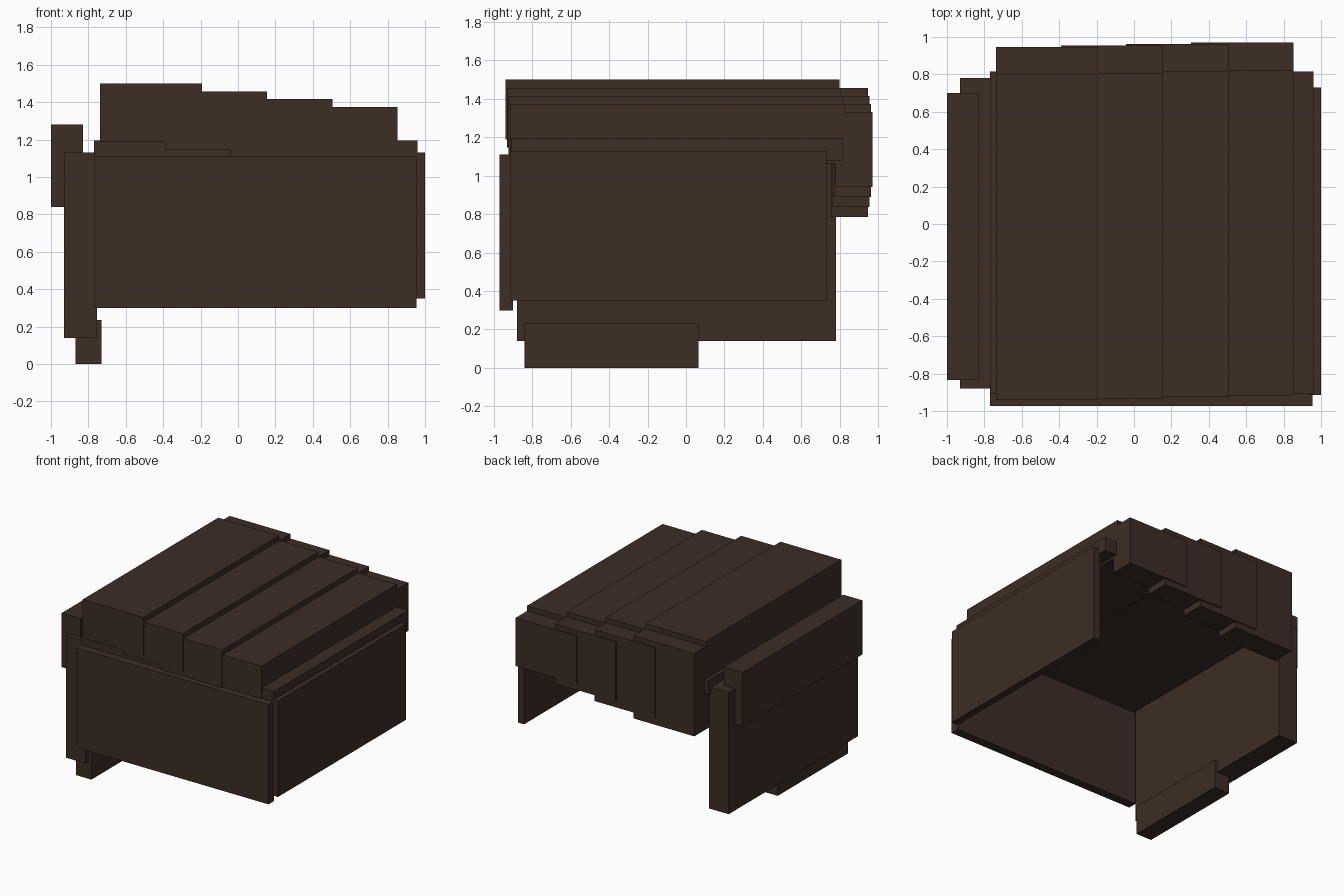
import bpy
import bmesh
from mathutils import Vector

default = bpy.data.objects.get("Cube")
if default:
    bpy.data.objects.remove(default, do_unlink=True)

wood = bpy.data.materials.new("dark_brown_wood")
wood.use_nodes = True
brown = (0.045, 0.026, 0.018, 1)
wood.diffuse_color = brown
shader = wood.node_tree.nodes["Principled BSDF"]
shader.inputs["Base Color"].default_value = brown
shader.inputs["Roughness"].default_value = 0.9


def board(name, x, y, z):
    """Flat-faced board spanning the given (low, high) ranges."""
    low, high = (Vector(c) for c in zip(x, y, z))
    bm = bmesh.new()
    bmesh.ops.create_cube(bm, size=1)
    for v in bm.verts:
        v.co = (low + high) / 2 + v.co * (high - low)
    mesh = bpy.data.meshes.new(name)
    bm.to_mesh(mesh)
    bm.free()
    mesh.materials.append(wood)
    obj = bpy.data.objects.new(name, mesh)
    bpy.context.collection.objects.link(obj)
    return obj


# Box body: lid base, front and the two sides
board("lid_base", (-0.77, 0.96), (-0.91, 0.815), (1.08, 1.195))
board("front_panel", (-0.77, 0.955), (-0.972, -0.90), (0.30, 1.11))
board("left_panel", (0.945, 1.0), (-0.915, 0.73), (0.35, 1.13))
board("right_panel", (-0.93, -0.755), (-0.88, 0.78), (0.14, 1.13))

# Extra boards on the right side
board("right_upper_rail", (-1.0, -0.83), (-0.835, 0.70), (0.84, 1.28))
board("right_foot", (-0.87, -0.73), (-0.84, 0.065), (0.0, 0.235))

# Overlapping planks stepping down to the left, each with a back board
for i in range(4):
    x = -0.738 + 0.348 * i
    top = 1.50 - 0.042 * i
    shift = 0.008 * i
    span = (x, x + 0.546)
    board(f"top_plank_{i + 1}", span,
          (-0.94 + shift, 0.80 + shift), (top - 0.312, top))
    board(f"back_plank_{i + 1}", span,
          (0.755 + shift, 0.947 + shift), (0.785 + 0.052 * i, top - 0.042))
